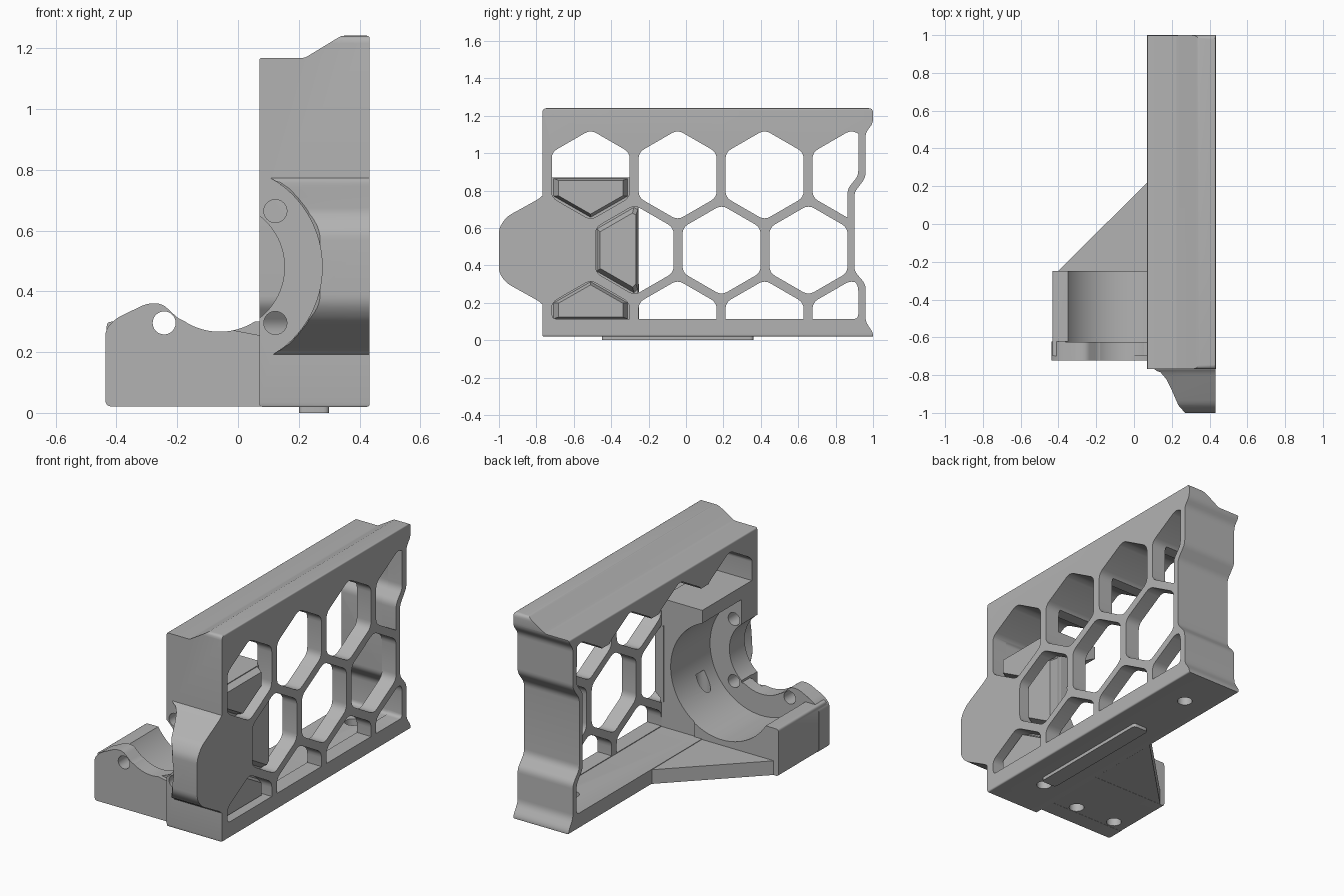
import bpy, bmesh, math
from mathutils import Vector

if "Cube" in bpy.data.objects:
    bpy.data.objects.remove(bpy.data.objects["Cube"])

grey = bpy.data.materials.new("plain_grey")
grey.use_nodes = True
grey.diffuse_color = (0.45, 0.45, 0.45, 1)
grey.node_tree.nodes["Principled BSDF"].inputs["Base Color"].default_value = (0.45, 0.45, 0.45, 1)


def rounded(points, r, steps=4):
    """Round every corner of a polygon."""
    out = []
    n = len(points)
    for i in range(n):
        c = Vector(points[i])
        a, b = Vector(points[i - 1]) - c, Vector(points[(i + 1) % n]) - c
        p = c + a.normalized() * min(r, a.length * 0.45)
        q = c + b.normalized() * min(r, b.length * 0.45)
        for k in range(steps + 1):
            t = k / steps
            out.append(p * (1 - t) ** 2 + c * (2 * t * (1 - t)) + q * t * t)
    return out


def circle(cx, cy, r, n=64):
    return [(cx + r * math.cos(math.tau * i / n), cy + r * math.sin(math.tau * i / n))
            for i in range(n)]


def box(a, b, c, d):
    return [(a, c), (b, c), (b, d), (a, d)]


def prism(name, points, axis, lo, hi, taper=1):
    """Extrude a profile along an axis: x takes (y,z), y takes (x,z), z takes (x,y)."""
    place = {"x": lambda p, d: Vector((d, p[0], p[1])),
             "y": lambda p, d: Vector((p[0], d, p[1])),
             "z": lambda p, d: Vector((p[0], p[1], d))}[axis]
    bm = bmesh.new()
    face = bm.faces.new([bm.verts.new(place(p, lo)) for p in points])
    middle = face.calc_center_median()
    ext = bmesh.ops.extrude_face_region(bm, geom=[face])
    shift = place((0, 0), hi - lo)
    for v in ext["geom"]:
        if isinstance(v, bmesh.types.BMVert):
            v.co = middle + (v.co - middle) * taper + shift
    bmesh.ops.recalc_face_normals(bm, faces=bm.faces)
    mesh = bpy.data.meshes.new(name)
    bm.to_mesh(mesh)
    bm.free()
    mesh.materials.append(grey)
    obj = bpy.data.objects.new(name, mesh)
    bpy.context.collection.objects.link(obj)
    return obj


def combine(obj, other, operation):
    """Apply a boolean and discard the second solid."""
    mod = obj.modifiers.new("combine", "BOOLEAN")
    mod.operation, mod.object, mod.solver = operation, other, "EXACT"
    bpy.context.view_layer.update()
    mesh = bpy.data.meshes.new_from_object(obj.evaluated_get(bpy.context.evaluated_depsgraph_get()))
    obj.modifiers.clear()
    obj.data = mesh
    bpy.data.objects.remove(other)


def interior(top, i=0):
    """Inner outline of the housing up to a given ceiling, inset by i."""
    return rounded([(-0.72 + i, 0.11 + i), (0.925 - i, 0.11 + i), (0.925 - i, 0.29), (0.868 - i, 0.36),
                    (0.868 - i, 0.81), (0.925 - i, 0.88), (0.925 - i, top), (-0.72 + i, top)], 0.025)


def cut_cells(target, z, centres, depth):
    """Cut a row of hexagons, clipped just inside the interior outline."""
    for y in centres:
        hexagon = [(y + 0.241 * math.sin(math.tau * i / 6), z + 0.241 * math.cos(math.tau * i / 6))
                   for i in range(6)]
        cell = prism("cell", rounded(hexagon, 0.035), "x", depth, 0.5)
        combine(cell, prism("clip", interior(1.14, 0.004), "x", -0.1, 0.6), "INTERSECT")
        combine(target, cell, "DIFFERENCE")


# Housing: stepped cross-section trimmed by the wavy back outline
section = [(0.07, 0.02), (0.433, 0.02), (0.433, 1.241), (0.34, 1.241), (0.22, 1.168), (0.07, 1.168)]
housing = prism("bracket_housing", rounded(section, 0.01), "y", -0.8, 1.1)
outline = [(-0.768, 0.01), (1, 0.01), (1, 0.04), (0.96, 0.10), (0.96, 0.30), (0.9, 0.37),
           (0.9, 0.79), (0.96, 0.87), (0.96, 1.11), (1, 1.16), (1, 1.241), (-0.768, 1.241)]
combine(housing, prism("outline", rounded(outline, 0.025), "x", -0.1, 0.6), "INTERSECT")

# Hollow interior behind a thin honeycomb web, with tunnels in the ceiling
combine(housing, prism("cavity", interior(1.005), "x", -0.1, 0.34), "DIFFERENCE")
wide_row = (-0.51, -0.045, 0.42, 0.885)
cut_cells(housing, 0.081, wide_row, 0.3)
cut_cells(housing, 0.482, (-0.275, 0.19, 0.655), 0.3)
cut_cells(housing, 0.884, wide_row, 0)

# Mount core, low shelf, taller front flange and triangular floor gusset
combine(housing, prism("core", box(0.072, 0.345, 0.05, 0.87), "y", -0.745, -0.256), "UNION")
shelf = [(-0.432, 0.022), (-0.432, 0.30), (0.12, 0.30), (0.12, 0.022)]
combine(housing, prism("shelf", rounded(shelf, 0.015), "y", -0.70, -0.25), "UNION")
flange = [(-0.436, 0.021), (-0.436, 0.275), (-0.40, 0.312), (-0.30, 0.36), (-0.25, 0.36),
          (-0.19, 0.305), (0.1, 0.25), (0.1, 0.021)]
combine(housing, prism("flange", rounded(flange, 0.02), "y", -0.722, -0.623), "UNION")
gusset = [(-0.4, -0.27), (-0.4, -0.248), (0.07, 0.22), (0.2, 0.22), (0.2, -0.27)]
combine(housing, prism("gusset", gusset, "z", 0.023, 0.107), "UNION")

# Curved front guard
guard_plan = [(0.10, -0.75), (0.10, -0.772), (0.14, -0.785), (0.17, -0.82), (0.20, -0.88),
              (0.235, -0.96), (0.27, -1), (0.432, -1), (0.432, -0.75)]
guard = prism("guard", guard_plan, "z", 0.1, 0.9)
side = [(-0.75, 0.19), (-0.767, 0.19), (-0.785, 0.208), (-0.96, 0.305), (-1, 0.36), (-1, 0.60),
        (-0.96, 0.66), (-0.785, 0.757), (-0.767, 0.775), (-0.75, 0.775)]
combine(guard, prism("side", rounded(side, 0.03), "x", 0, 0.6), "INTERSECT")
axis_x, axis_z = -0.06, 0.48
combine(guard, prism("sweep", circle(axis_x, axis_z, 0.337, 96), "y", -1.1, -0.766), "DIFFERENCE")
combine(housing, guard, "UNION")

# Pocket, front bore and screw holes
combine(housing, prism("pocket", circle(axis_x, axis_z, 0.34, 96), "y", -0.625, -0.2), "DIFFERENCE")
combine(housing, prism("bore", circle(axis_x, axis_z, 0.213, 96), "y", -0.9, -0.5), "DIFFERENCE")
for sx, sz in ((1, 1), (1, -1), (-1, -1)):
    hole = circle(axis_x + sx * 0.183, axis_z + sz * 0.184, 0.038, 24)
    combine(housing, prism("screw_hole", hole, "y", -0.9, -0.5), "DIFFERENCE")

# Chamfered bosses filling the cells in front of the mount core
bosses = ([(-0.72, 0.87), (-0.72, 0.77), (-0.51, 0.65), (-0.3, 0.77), (-0.3, 0.87)],
          [(-0.253, 0.26), (-0.253, 0.71), (-0.275, 0.723), (-0.485, 0.602), (-0.485, 0.362), (-0.275, 0.241)],
          [(-0.72, 0.11), (-0.3, 0.11), (-0.3, 0.2), (-0.51, 0.32), (-0.72, 0.2)])
for boss in bosses:
    combine(housing, prism("boss", boss, "x", 0.325, 0.39, taper=0.82), "UNION")

# Holes in the underside
for x, y, top in ((0.24, 0.73, 0.2), (0.24, -0.50, 0.36), (-0.065, -0.58, 0.12), (-0.33, -0.57, 0.2)):
    combine(housing, prism("base_hole", circle(x, y, 0.042, 24), "z", -0.1, top), "DIFFERENCE")

# Locating rib under the base
rib = prism("base_rib", rounded(box(0.2, 0.3, -0.45, 0.36), 0.02), "z", 0, 0.022)
combine(rib, prism("rib_hole", circle(0.24, -0.50, 0.042, 24), "z", -0.1, 0.1), "DIFFERENCE")

for obj in (housing, rib):
    bpy.ops.object.select_all(action="DESELECT")
    obj.select_set(True)
    bpy.context.view_layer.objects.active = obj
    bpy.ops.object.shade_smooth_by_angle(angle=math.radians(30))
